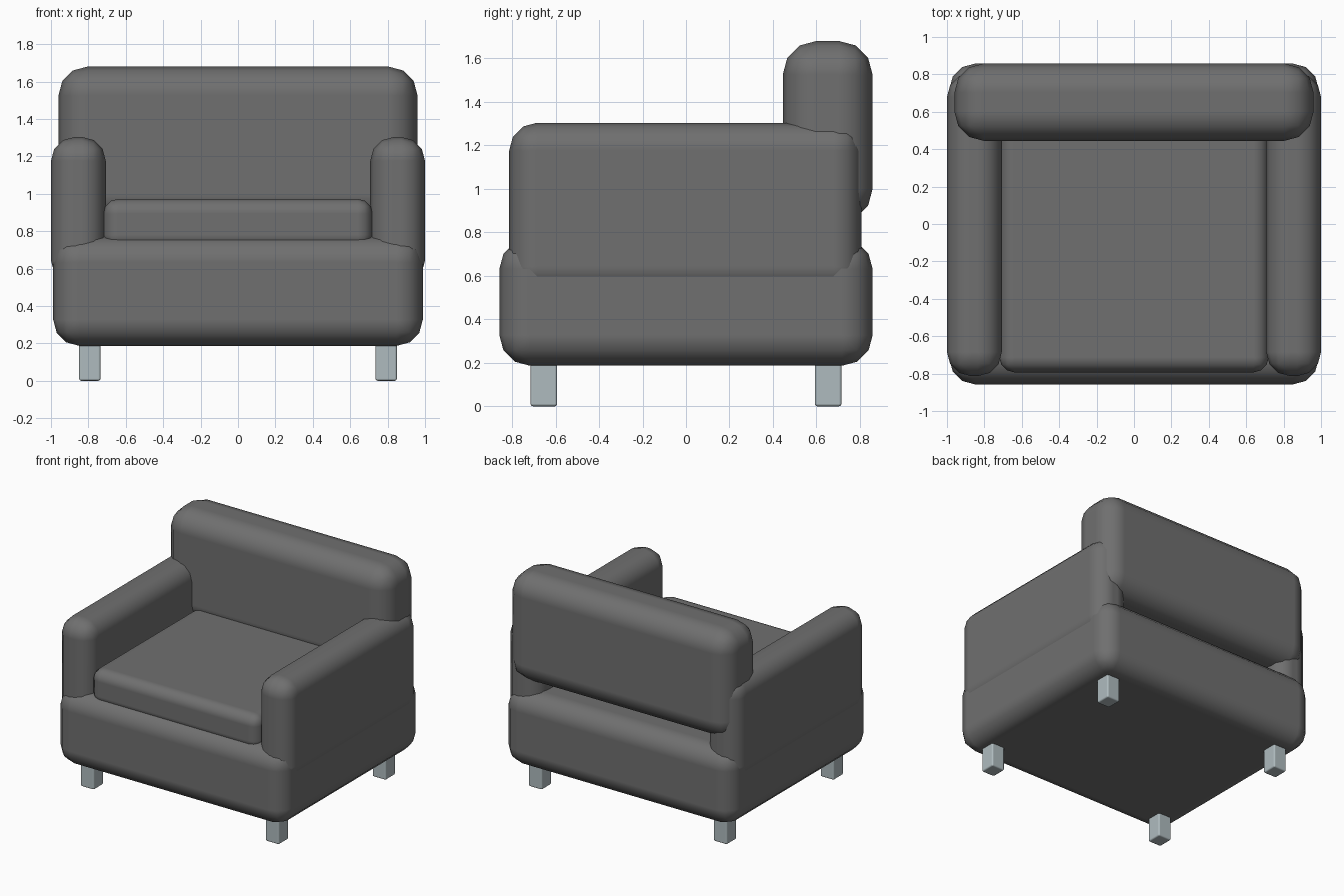
import bpy
from math import radians

if "Cube" in bpy.data.objects:
    bpy.data.objects.remove(bpy.data.objects["Cube"])


def material(name, rgb):
    m = bpy.data.materials.new(name)
    m.diffuse_color = (*rgb, 1)
    m.use_nodes = True
    m.node_tree.nodes["Principled BSDF"].inputs["Base Color"].default_value = m.diffuse_color
    return m


fabric = material("dark_fabric", (0.16, 0.16, 0.16))
metal = material("pale_metal", (0.43, 0.50, 0.52))


def rounded_box(name, x, y, z, radius, segments, mat):
    """Box between the given (min, max) ranges with rounded edges."""
    bpy.ops.mesh.primitive_cube_add(size=1, location=[(a + b) / 2 for a, b in (x, y, z)])
    ob = bpy.context.object
    ob.name = name
    ob.scale = [b - a for a, b in (x, y, z)]
    bpy.ops.object.transform_apply(location=False, rotation=False, scale=True)
    bpy.ops.object.shade_smooth_by_angle(angle=radians(40))
    bev = ob.modifiers.new("round", 'BEVEL')
    bev.width = radius
    bev.segments = segments
    bev.harden_normals = True
    bpy.ops.object.modifier_move_to_index(modifier="round", index=0)
    ob.data.materials.append(mat)
    return ob


# Upholstered body
rounded_box("base", (-0.988, 0.988), (-0.858, 0.858), (0.187, 0.772), 0.14, 3, fabric)
rounded_box("seat_cushion", (-0.72, 0.72), (-0.793, 0.52), (0.70, 0.973), 0.08, 3, fabric)
rounded_box("backrest", (-0.96, 0.96), (0.445, 0.858), (0.845, 1.68), 0.155, 3, fabric)

# Arms and legs, mirrored left and right
for side, s in (("left", -1), ("right", 1)):
    rounded_box(side + "_arm", sorted((s * 0.707, s * 1.0)), (-0.813, 0.807),
                (0.515, 1.304), 0.128, 3, fabric)
    for end, e in (("front", -1), ("back", 1)):
        rounded_box(f"{end}_{side}_leg", sorted((s * 0.735, s * 0.85)),
                    sorted((e * 0.592, e * 0.715)), (0.0, 0.25), 0.012, 2, metal)
